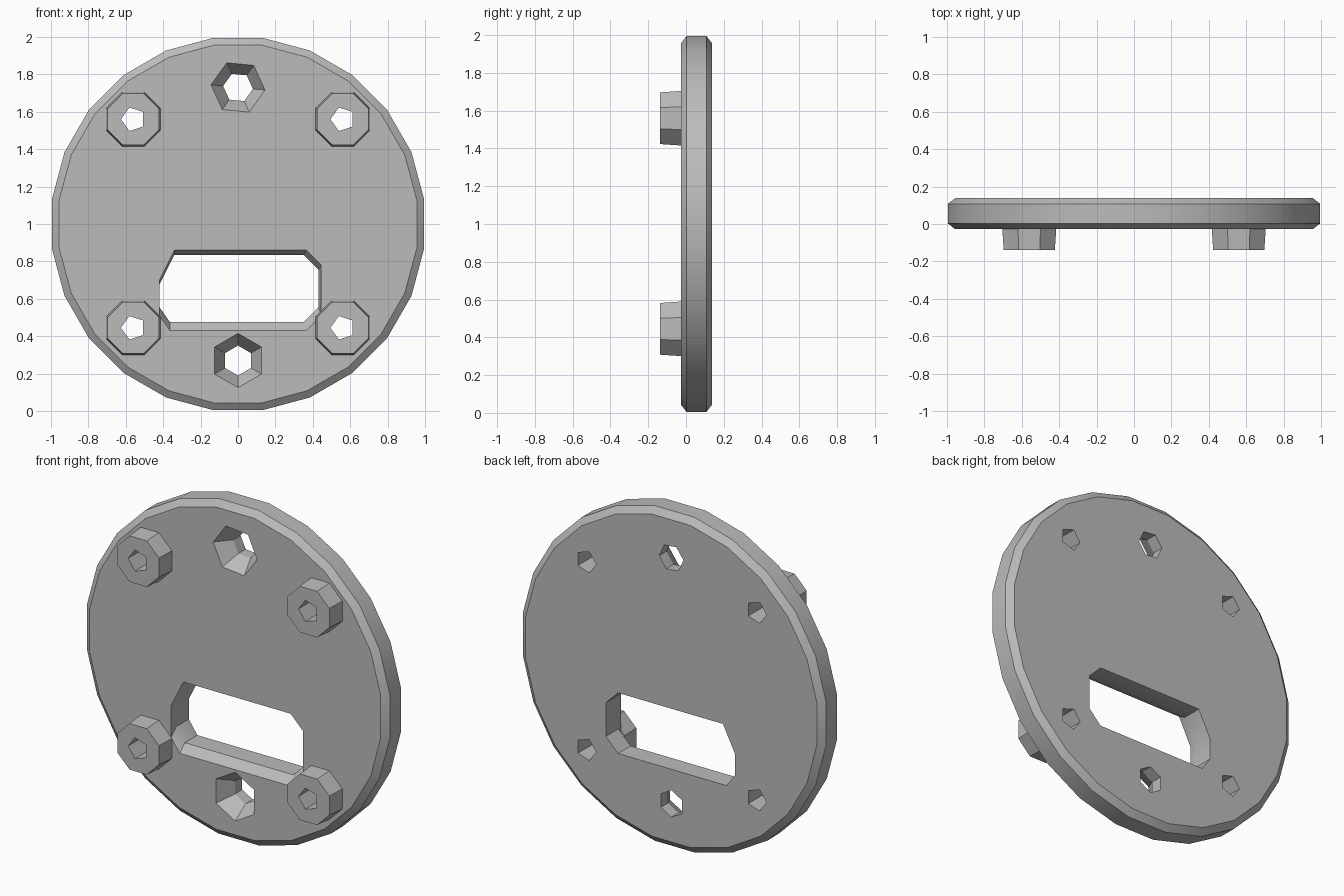
import bpy
import bmesh
import math

FRONT, BACK, TIP = -0.027, 0.138, -0.138

old = bpy.data.objects.get("Cube")
if old:
    bpy.data.objects.remove(old, do_unlink=True)

grey = bpy.data.materials.new("plain grey")
grey.use_nodes = True
colour = (0.5, 0.5, 0.5, 1)
grey.diffuse_color = colour
grey.node_tree.nodes["Principled BSDF"].inputs["Base Color"].default_value = colour


def ring(y, cx, cz, r, n, turn=0.0):
    """Regular polygon facing the front."""
    angles = [math.tau * i / n + turn for i in range(n)]
    return [(cx + r * math.cos(a), y, cz + r * math.sin(a)) for a in angles]


def slot_ring(y, x0, x1, z0, z1, c):
    """Rectangle with clipped corners."""
    pts = [(x1, z0 + c), (x1, z1 - c), (x1 - c, z1), (x0 + c, z1),
           (x0, z1 - c * 2), (x0, z0 + c), (x0 + c * .7, z0), (x1 - c, z0)]
    return [(x, y, z) for x, z in pts]


def loft(name, rings):
    """Closed solid through a row of matching rings."""
    bm = bmesh.new()
    rows = [[bm.verts.new(p) for p in r] for r in rings]
    for a, b in zip(rows, rows[1:]):
        for i in range(len(a)):
            j = (i + 1) % len(a)
            bm.faces.new((a[i], a[j], b[j], b[i]))
    bm.faces.new(rows[0])
    bm.faces.new(rows[-1])
    bmesh.ops.recalc_face_normals(bm, faces=bm.faces)
    mesh = bpy.data.meshes.new(name)
    bm.to_mesh(mesh)
    bm.free()
    mesh.materials.append(grey)
    obj = bpy.data.objects.new(name, mesh)
    bpy.context.collection.objects.link(obj)
    return obj


def cut(obj, cutters):
    """Subtract the cutters, then bake the result."""
    for c in cutters:
        mod = obj.modifiers.new("cut", 'BOOLEAN')
        mod.operation = 'DIFFERENCE'
        mod.solver = 'EXACT'
        mod.object = c
    bpy.context.view_layer.update()
    graph = bpy.context.evaluated_depsgraph_get()
    mesh = bpy.data.meshes.new_from_object(obj.evaluated_get(graph))
    obj.modifiers.clear()
    obj.data = mesh


# Round plate with chamfered rims
half = math.pi / 24
plate = loft("round_plate", [ring(y, 0, 1, r, 24, half) for y, r in (
    (FRONT, .965), (FRONT + .03, 1.004), (BACK - .03, 1.004), (BACK, .965))])

# Raised bosses and their through holes
bosses, cutters = [], []
for side, x in (("right", -.56), ("left", .56)):
    for level, z in (("lower", .445), ("upper", 1.56)):
        boss = loft(f"{level}_{side}_boss", [
            ring(TIP, x, z, .148, 8, math.pi / 8),
            ring(FRONT + .01, x, z, .157, 8, math.pi / 8)])
        hole = loft("hole_cutter", [
            ring(y, x, z, .066, 5, math.pi) for y in (-.3, .3)])
        cut(boss, [hole])
        bosses.append(boss)
        cutters.append(hole)

# Countersunk screw holes
for z, turn in ((.27, math.pi / 2), (1.73, math.pi / 3.3)):
    cutters.append(loft("screw_cutter", [
        ring(y, 0, z, r, 6, turn) for y, r in (
            (-.3, .145), (FRONT, .145), (.07, .08), (.3, .08))]))

# Wide slot with a sloped lower lip
cutters.append(loft("slot_cutter", [
    slot_ring(-.3, -.42, .445, .43, .86, .08),
    slot_ring(FRONT, -.42, .445, .43, .86, .08),
    slot_ring(.02, -.42, .43, .475, .835, .08),
    slot_ring(.3, -.42, .43, .475, .835, .08)]))

cut(plate, cutters)
for c in cutters:
    bpy.data.objects.remove(c, do_unlink=True)

# Soft shading around the rim, crisp edges elsewhere
bpy.ops.object.select_all(action='DESELECT')
for obj in [plate] + bosses:
    obj.select_set(True)
bpy.context.view_layer.objects.active = plate
bpy.ops.object.shade_smooth_by_angle(angle=math.radians(30))
